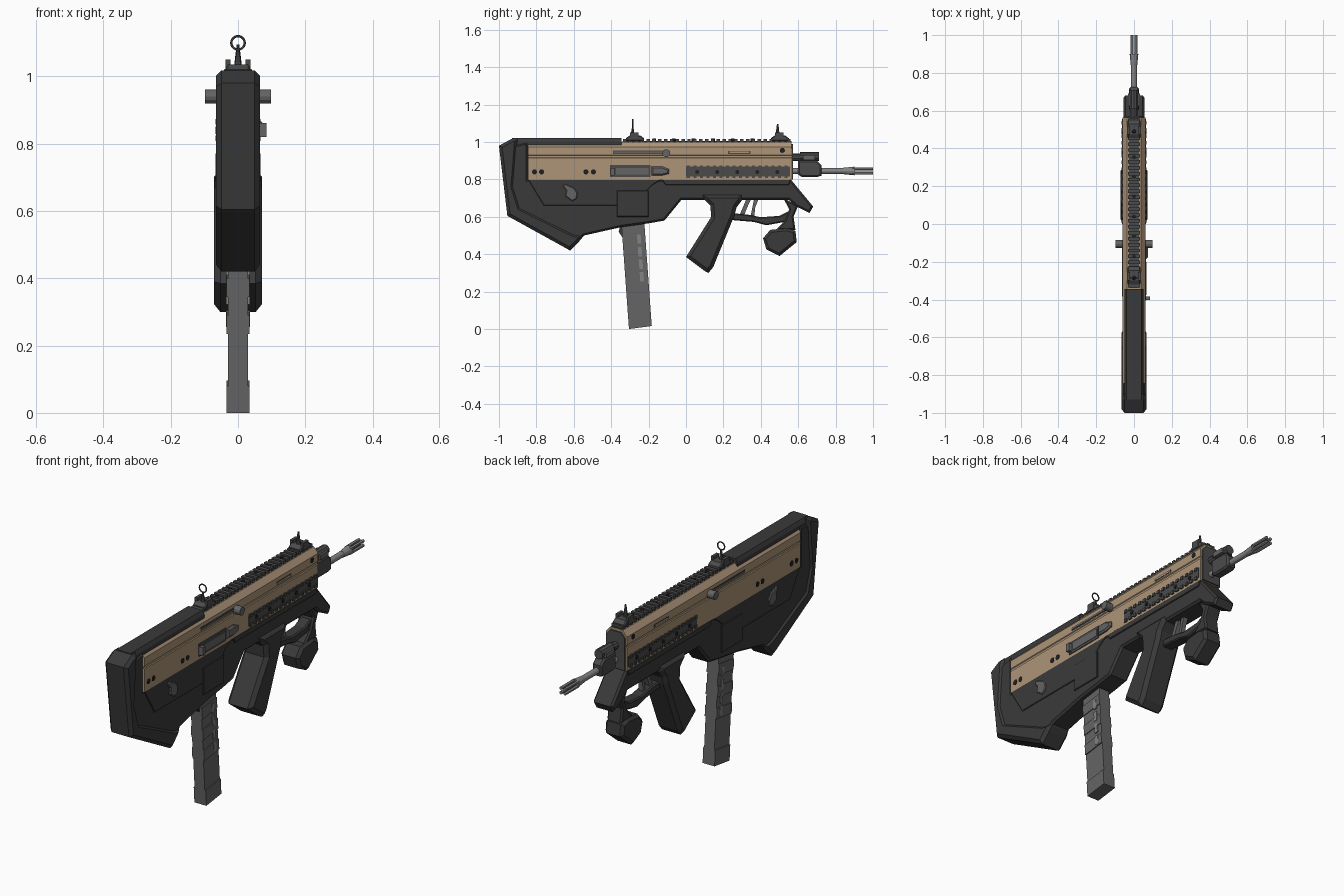
import bpy, bmesh, math
from mathutils import Matrix, Vector

if "Cube" in bpy.data.objects:
    bpy.data.objects.remove(bpy.data.objects["Cube"])


def material(name, rgb):
    m = bpy.data.materials.new(name)
    m.diffuse_color = (*rgb, 1)
    m.use_nodes = True
    m.node_tree.nodes["Principled BSDF"].inputs["Base Color"].default_value = m.diffuse_color
    return m


BLACK = material("black polymer", (.042, .042, .042))
TAN = material("tan shell", (.42, .30, .19))
RAIL = material("dark rail metal", (.07, .07, .07))
GREY = material("grey metal", (.13, .13, .13))
STEEL = material("light steel", (.23, .23, .23))
HOLE = material("dark recess", (.014, .014, .014))


def finish(name, bm, mat):
    bmesh.ops.recalc_face_normals(bm, faces=bm.faces[:])
    me = bpy.data.meshes.new(name)
    bm.to_mesh(me)
    bm.free()
    me.materials.append(mat)
    ob = bpy.data.objects.new(name, me)
    bpy.context.collection.objects.link(ob)
    return ob


def prism(name, pts, a, b, mat, bevel=0, axis="x"):
    """Extrude a (y,z) profile along x, or an (x,z) profile along y, from a to b."""
    bm = bmesh.new()
    put = (lambda p, d: (d, p[0], p[1])) if axis == "x" else (lambda p, d: (p[0], d, p[1]))
    r1 = [bm.verts.new(put(p, a)) for p in pts]
    r2 = [bm.verts.new(put(p, b)) for p in pts]
    caps = [bm.faces.new(r1), bm.faces.new(r2)]
    n = len(pts)
    for i in range(n):
        j = (i + 1) % n
        bm.faces.new((r1[i], r1[j], r2[j], r2[i]))
    bmesh.ops.recalc_face_normals(bm, faces=bm.faces[:])
    if bevel:
        edges = list({e for f in caps for e in f.edges})
        bmesh.ops.bevel(bm, geom=edges, offset=bevel, segments=1, affect='EDGES', clamp_overlap=True)
    return finish(name, bm, mat)


def boxes(name, spans, mat):
    """One object from (x0, x1, y0, y1, z0, z1) boxes."""
    bm = bmesh.new()
    for x0, x1, y0, y1, z0, z1 in spans:
        m = Matrix.Translation(((x0 + x1) / 2, (y0 + y1) / 2, (z0 + z1) / 2))
        bmesh.ops.create_cube(bm, size=1, matrix=m @ Matrix.Diagonal((x1 - x0, y1 - y0, z1 - z0, 1)))
    return finish(name, bm, mat)


def rods(name, items, mat, sides=12):
    """One object from (start, end, radius1, radius2) cylinders."""
    bm = bmesh.new()
    for p, q, r1, r2 in items:
        p, q = Vector(p), Vector(q)
        rot = (q - p).to_track_quat('Z', 'Y').to_matrix().to_4x4()
        bmesh.ops.create_cone(bm, cap_ends=True, segments=sides, radius1=r1, radius2=r2,
                              depth=(q - p).length, matrix=Matrix.Translation((p + q) / 2) @ rot)
    return finish(name, bm, mat)


def mirrored(half):
    return half + [(-x, z) for x, z in reversed(half)]


# Main lower body
prism("lower_body", [(-.98, .97), (-.845, 1.0), (-.845, .8), (.56, .8), (.68, .655), (.66, .62),
                     (.59, .655), (.55, .69), (-.025, .69), (-.115, .58), (-.2, .565), (-.345, .545),
                     (-.545, .50), (-.62, .44), (-.95, .62)], -.056, .056, BLACK, .01)
# Thick butt with lower rim
prism("stock_butt", [(-1, .98), (-.93, 1.018), (-.9, 1.018), (-.92, .76), (-.885, .65), (-.6, .51),
                     (-.545, .5), (-.57, .47), (-.62, .42), (-.955, .605)], -.065, .065, BLACK, .016)
# Raised frame behind and under the shell, and hand guard band
for s, side in ((1, "right"), (-1, "left")):
    prism(f"stock_side_panel_{side}", [(-.845, .8), (-.76, .66), (-.29, .66), (-.18, .77), (-.13, .8)],
          s * .05, s * .06, BLACK, .003)
    prism(f"magazine_well_panel_{side}", [(-.37, .6), (-.2, .6), (-.2, .74), (-.37, .74)],
          s * .055, s * .063, BLACK, .003)
    prism(f"guard_band_{side}", [(-.13, .8), (-.11, .77), (.55, .77), (.56, .8)], s * .05, s * .061, BLACK, .003)

# Tan shell with a shallow side groove
prism("receiver_shell", mirrored([(.06, .797), (.06, .915), (.056, .918), (.056, .927), (.06, .93),
                                  (.06, .972), (.036, 1.0)]), -.845, .565, TAN, axis="y")
prism("front_cap", mirrored([(.052, .8), (.052, .965), (.03, .99)]), .56, .573, RAIL, axis="y")
# Cheek rest
prism("cheek_rest", mirrored([(.05, .98), (.05, 1.003), (.04, 1.022)]), -.93, -.345, BLACK, axis="y")

# Pistol grip, trigger guard, neck, fore grip
prism("pistol_grip", [(.08, .72), (.10, .69), (.13, .66), (.135, .6), (0, .385), (.1, .31), (.12, .30),
                      (.145, .33), (.26, .61), (.27, .65), (.3, .69), (.3, .72)], -.071, .071, BLACK, .022)
prism("trigger_guard", [(.24, .62), (.33, .612), (.40, .598), (.5, .605), (.55, .63), (.57, .58),
                        (.43, .555), (.36, .573), (.24, .583)], -.03, .03, BLACK, .006)
prism("guard_neck", [(.52, .70), (.6, .66), (.575, .6), (.585, .53), (.48, .53), (.53, .58), (.552, .64)],
      -.042, .042, BLACK, .008)
prism("fore_grip", [(.412, .485), (.45, .53), (.54, .54), (.585, .525), (.592, .465), (.5, .39), (.43, .425)],
      -.052, .052, BLACK, .014)
# Trigger
prism("trigger", [(.285, .605), (.325, .7), (.35, .7), (.325, .645), (.31, .605)], -.012, .012, GREY)
prism("trigger_front", [(.345, .6), (.365, .7), (.39, .7), (.37, .65), (.365, .6)], -.012, .012, GREY)

# Magazine: leaning stack of sections, wider at ribs


def mag_y(z, back):
    return (-.305 - .072 * z) if back else (-.183 - .072 * z)


levels = [(0, .08, .034), (.08, .235, .029), (.235, .29, .034), (.29, .345, .03),
          (.345, .40, .034), (.40, .455, .03), (.455, .51, .034), (.51, .62, .03)]
for i, (z0, z1, hx) in enumerate(levels):
    rise = .016
    low = z0 + rise
    prism(f"magazine_section_{i + 1}", [(mag_y(z0, 1), z0), (mag_y(z0, 0), low),
          (mag_y(z1, 0), z1 + rise), (mag_y(z1, 1), z1)], -hx, hx, GREY)
# Cartridge windows on the magazine sides
for i in range(4):
    z = .255 + i * .067
    y = -.226 - .072 * z
    prism(f"magazine_window_{i + 1}", [(y, z), (y + .02, z), (y + .016, z + .05), (y - .004, z + .05)],
          -.0355, .0355, STEEL)
# Magazine catch
prism("magazine_catch", [(-.36, .52), (-.34, .49), (-.32, .56), (-.35, .56)], -.02, .02, BLACK)

# Top rail with teeth
boxes("top_rail", [(-.026, .026, -.34, .565, .99, 1.006)] +
      [(-.033, .033, -.337 + i * .0313, -.319 + i * .0313, 1.0, 1.017) for i in range(29)], RAIL)
rods("top_rail_screws", [((0, -.17 + i * .105, 1.0), (0, -.17 + i * .105, 1.0185), .01, .01)
                         for i in range(6)], HOLE, 8)
# Side rails with teeth and screws
spans, screws = [], []
for s in (-1, 1):
    def sx(a, b):
        return tuple(sorted((s * a, s * b)))
    spans.append((*sx(.05, .063), 0, .555, .815, .868))
    for i in range(16):
        y = .004 + i * .0348
        spans += [(*sx(.055, .067), y, y + .018, .808, .824), (*sx(.055, .067), y, y + .018, .857, .873)]
    for i in range(5):
        y = .06 + i * .107
        screws.append(((s * .05, y, .84), (s * .0665, y, .84), .011, .011))
boxes("side_rails", spans, RAIL)
rods("side_rail_screws", screws, HOLE, 8)

# Shell pin holes and slots
rods("shell_pins", [((-.0615, y, z), (.0615, y, z), .014, .014) for y, z in
                    ((-.81, .84), (-.772, .84), (-.535, .84), (-.495, .84), (.515, .955))], HOLE, 10)
boxes("handle_slots", [(-.0615, .0615, -.39, -.11, .937, .954)], RAIL)
boxes("handle_slot_bars", [(-.063, .063, -.385, -.12, .942, .949)], GREY)
boxes("front_slots", [(-.0615, .0615, .225, .345, .937, .952)], RAIL)
boxes("front_slot_fill", [(-.0622, .0622, .232, .338, .941, .948)], TAN)
# Charging handles
rods("charging_handle", [((-.098, -.105, .94), (.098, -.105, .94), .021, .021)], GREY)

# Ejection port on the right side
boxes("ejection_port", [(.05, .064, -.405, -.19, .812, .876)], RAIL)
boxes("bolt_cover", [(.05, .066, -.375, -.2, .825, .862)], GREY)
boxes("bolt_tab", [(.05, .084, -.403, -.383, .82, .862)], GREY)
prism("shell_deflector", [(-.185, .82), (-.185, .87), (-.13, .87), (-.092, .855), (-.092, .83), (-.13, .82)],
      .05, .074, GREY, .008)

# Selector levers
for s, side in ((1, "right"), (-1, "left")):
    prism(f"selector_{side}", [(-.66, .765), (-.645, .775), (-.6, .755), (-.58, .73), (-.585, .695),
                               (-.61, .685), (-.645, .71), (-.64, .74)], s * .055, s * .067, GREY, .004)

# Barrel, gas block and flash hider prongs
rods("barrel", [((0, .5, .845), (0, .86, .845), .016, .016), ((0, .84, .845), (0, .9, .845), .017, .023)], STEEL)
rods("muzzle_prongs", [((.016 * math.cos(a), .89, .845 + .016 * math.sin(a)),
                        (.016 * math.cos(a), 1.0, .845 + .016 * math.sin(a)), .0085, .0085)
                       for a in (math.pi / 4 + k * math.pi / 2 for k in range(4))], STEEL, 6)
prism("gas_block", [(.6, .825), (.6, .9), (.7, .9), (.725, .875), (.725, .82), (.7, .812), (.62, .812)],
      -.026, .026, RAIL, .008)
rods("gas_tube", [((0, .55, .918), (0, .62, .918), .02, .02), ((0, .61, .922), (0, .71, .922), .024, .024)],
     RAIL, 10)
boxes("gas_regulator", [(-.032, .032, .625, .69, .905, .93)], GREY)

# Folding sights
for name, y, top in (("rear", -.28, 1.08), ("front", .495, 1.095)):
    prism(f"{name}_sight_base", [(y - .04, 1.005), (y - .04, 1.022), (y - .02, 1.035), (y + .035, 1.035),
                                 (y + .055, 1.02), (y + .055, 1.005)], -.034, .034, RAIL, .005)
    boxes(f"{name}_sight_ears", [(-.037, -.022, y - .02, y + .025, 1.01, 1.05),
                                 (.022, .037, y - .02, y + .025, 1.01, 1.05)], RAIL)
    rods(f"{name}_sight_post", [((0, y - .005, 1.02), (0, y - .005, top), .013, .004)], RAIL, 8)
bpy.ops.mesh.primitive_torus_add(location=(0, -.285, 1.1), rotation=(math.pi / 2, 0, 0), major_radius=.02,
                                 minor_radius=.0035, major_segments=20, minor_segments=6)
ring = bpy.context.object
ring.name = "rear_sight_ring"
ring.data.materials.append(RAIL)
